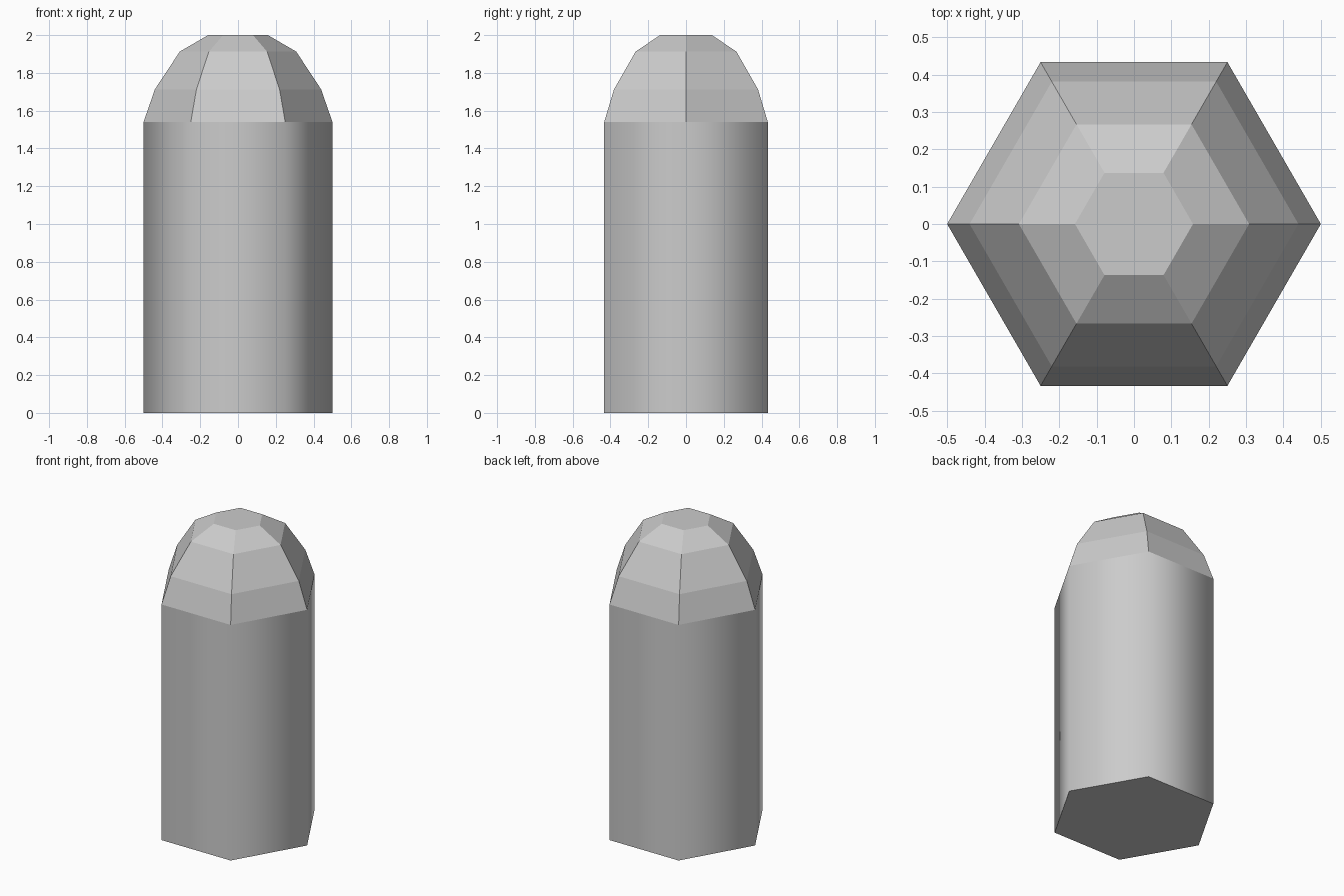
import bpy, bmesh
from math import cos, sin, pi

if "Cube" in bpy.data.objects:
    bpy.data.objects.remove(bpy.data.objects["Cube"])

SIDES = 6
# Radius and height of each ring, bottom to top
PROFILE = [(0.5, 0.0), (0.5, 1.54), (0.44, 1.713), (0.308, 1.913), (0.158, 2.0)]

bm = bmesh.new()
rings = [[bm.verts.new((r * cos(2 * pi * i / SIDES), r * sin(2 * pi * i / SIDES), z))
          for i in range(SIDES)] for r, z in PROFILE]

# Smooth-shaded shaft (first band), flat-faceted dome above
for level, (low, high) in enumerate(zip(rings, rings[1:])):
    for i in range(SIDES):
        j = (i + 1) % SIDES
        face = bm.faces.new((low[i], low[j], high[j], high[i]))
        face.smooth = level == 0

# Flat end caps
bm.faces.new(rings[0][::-1])
bm.faces.new(rings[-1])

mesh = bpy.data.meshes.new("domed_post")
bm.to_mesh(mesh)
bm.free()
post = bpy.data.objects.new("domed_post", mesh)
bpy.context.collection.objects.link(post)
